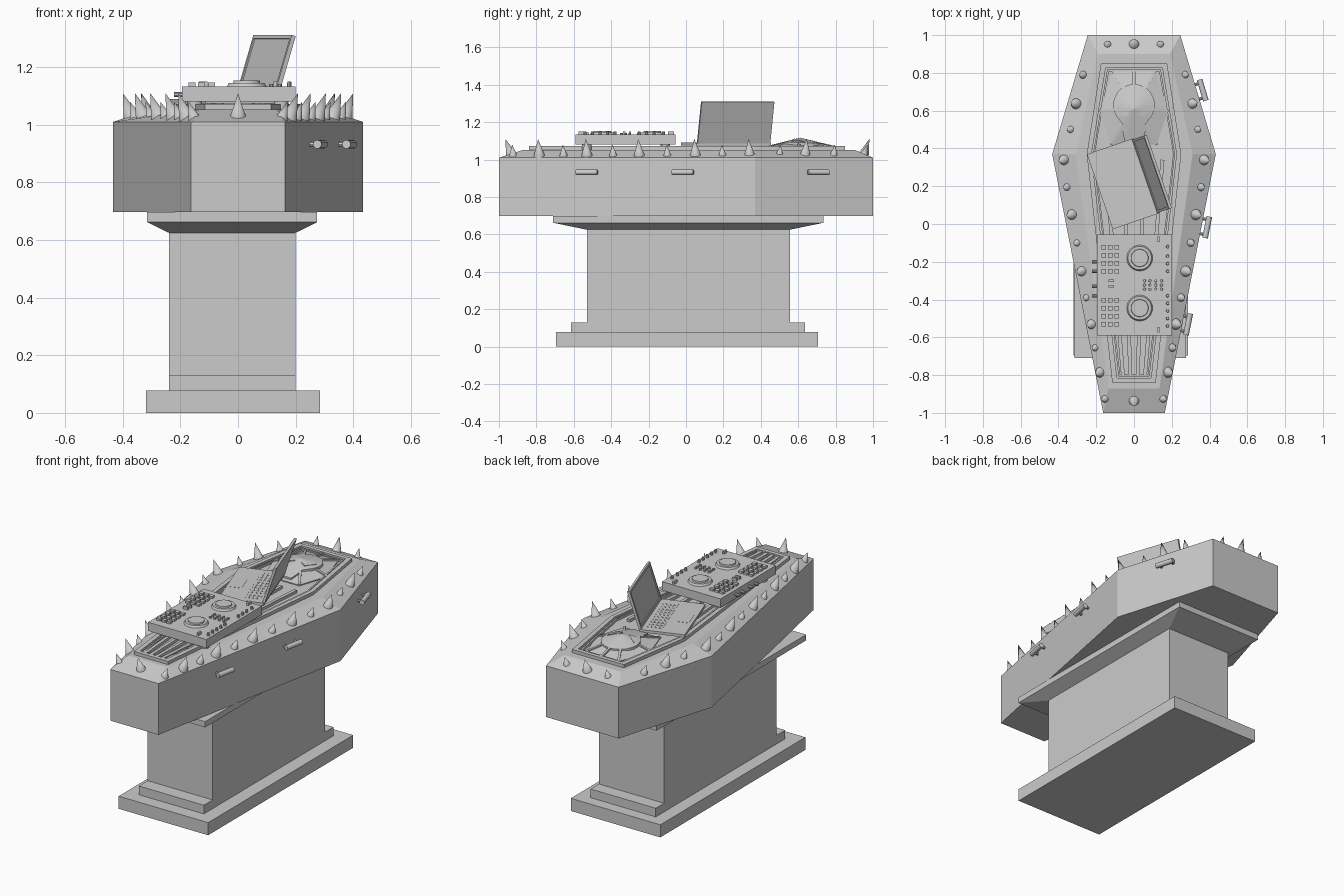
import bpy, bmesh, math
from mathutils import Vector, Matrix

if "Cube" in bpy.data.objects:
    bpy.data.objects.remove(bpy.data.objects["Cube"])


def finish(name, bm, smooth=False):
    bmesh.ops.recalc_face_normals(bm, faces=bm.faces)
    me = bpy.data.meshes.new(name)
    bm.to_mesh(me)
    bm.free()
    ob = bpy.data.objects.new(name, me)
    bpy.context.collection.objects.link(ob)
    if smooth:
        bpy.ops.object.select_all(action='DESELECT')
        ob.select_set(True)
        bpy.context.view_layer.objects.active = ob
        bpy.ops.object.shade_smooth_by_angle(angle=math.radians(35))
    return ob


def loft(name, rings, cyclic=False, tip=None):
    """Bridge point rings; cap the ends, close the loop, or finish in a tip."""
    bm = bmesh.new()
    vs = [[bm.verts.new(p) for p in r] for r in rings]
    n = len(vs[0])
    pairs = list(zip(vs, vs[1:])) + ([(vs[-1], vs[0])] if cyclic else [])
    for a, b in pairs:
        for i in range(n):
            j = (i + 1) % n
            bm.faces.new((a[i], a[j], b[j], b[i]))
    if not cyclic:
        bm.faces.new(vs[0][::-1])
        if tip:
            t = bm.verts.new(tip)
            for i in range(n):
                bm.faces.new((vs[-1][i], vs[-1][(i + 1) % n], t))
        else:
            bm.faces.new(vs[-1])
    return finish(name, bm)


def rect(x0, x1, y0, y1, z):
    return [(x0, y0, z), (x1, y0, z), (x1, y1, z), (x0, y1, z)]


def hexa(foot, y0, mid, head, y1, z):
    r = [(foot, y0, z), (mid, .37, z), (head, y1, z)]
    return r + [(-x, y, z) for x, y, z in r[::-1]]


def add_box(bm, size, mat):
    bmesh.ops.create_cube(bm, size=1, matrix=mat @ Matrix.Diagonal((*size, 1)))


def add_cone(bm, r1, r2, p, q, seg=16):
    p, q = Vector(p), Vector(q)
    d = q - p
    m = Matrix.Translation((p + q) / 2) @ d.to_track_quat('Z', 'Y').to_matrix().to_4x4()
    bmesh.ops.create_cone(bm, cap_ends=True, segments=seg, radius1=r1, radius2=r2,
                          depth=d.length, matrix=m)


def add_beam(bm, p, q, w, h):
    p, q = Vector(p), Vector(q)
    m = Matrix.Translation((p + q) / 2) @ (q - p).to_track_quat('X', 'Z').to_matrix().to_4x4()
    add_box(bm, ((q - p).length, w, h), m)


# Pedestal: stepped foot, column and flared cap
loft("pedestal_foot", [rect(-.32, .285, -.695, .705, z) for z in (0, .077)])
loft("pedestal_step", [rect(-.24, .2, -.615, .635, z) for z in (.077, .13)])
loft("pedestal_column", [rect(-.24, .2, -.53, .555, z) for z in (.13, .625)])
loft("pedestal_cap", [rect(-.24, .2, -.53, .555, .625), rect(-.315, .275, -.71, .735, .662),
                      rect(-.315, .275, -.71, .735, .697)])

# Coffin body with sloping shoulder
loft("coffin", [hexa(.163, -1, .433, .245, 1, .697), hexa(.163, -1, .433, .245, 1, 1.01),
                hexa(.135, -.87, .31, .19, .9, 1.052)])

# Raised double frame on the lid
for name, a, b, top in (("lid_frame", 0, .025, 1.072), ("lid_inner_frame", .033, .042, 1.066)):
    o = lambda k, z: hexa(.115 - k, -.84 + k, .25 - k, .175 - k, .85 - k, z)
    loft(name, [o(a, 1.045), o(a, top), o(b, top), o(b, 1.045)], cyclic=True)

# Lengthwise slats on the lower lid
bm = bmesh.new()
for x in (-.058, -.02, .02, .058):
    add_beam(bm, (x, -.81, 1.058), (x * 2.6, .34, 1.058), .02, .022)
finish("lid_slats", bm)

# Low pyramid behind the head relief, with radiating ribs
tip = Vector((0, .61, 1.108))
base = [(.12, .42, 1.058), (.18, .6, 1.058), (.11, .81, 1.058),
        (-.11, .81, 1.058), (-.18, .6, 1.058), (-.12, .42, 1.058)]
loft("head_panel", [[(x, y, 1.04) for x, y, z in base], base], tip=tip)
bm = bmesh.new()
for p in base + [(0, .82, 1.062)]:
    add_beam(bm, p, tip, .014, .012)
finish("head_panel_ribs", bm)

# Skull relief: round cranium with narrower jaw, and slanted eye plates
half = [(.11 * math.cos(math.radians(a)), .63 + .11 * math.sin(math.radians(a)))
        for a in range(-40, 91, 13)]
half = [(.05, .44), (.06, .49), (.062, .53)] + half
out = half + [(-x, y) for x, y in half[::-1] if x > .001]
relief = lambda x, y: 1.117 - .24 * math.hypot(x, y - .61)
loft("skull_relief", [[(x, y, 1.05) for x, y in out],
                      [(x, y, relief(x, y)) for x, y in out]], tip=(0, .61, 1.117))
for s, n in ((1, "right"), (-1, "left")):
    eye = [(s * .02, .58), (s * .055, .565), (s * .09, .63)]
    loft("skull_eye_" + n, [[(x, y, relief(x, y) + dz) for x, y in eye] for dz in (-.02, .004)])

# Spikes around the sloping rim, alternating small and large
side = [(.27, .79), (.307, .637), (.335, .5), (.37, .34), (.355, .195), (.328, .05), (.301, -.1),
        (.275, -.25), (.25, -.39), (.222, -.53), (.203, -.655), (.178, -.785), (.153, -.925)]
spikes = []
for i, (x, y) in enumerate(side):
    n = Vector((.63, .19, 0) if y > .37 else (1.37, -.265, 0)).normalized()
    for s in (1, -1):
        spikes.append((s * x, y, s * n.x, n.y, i % 2))
for y, s in ((.95, 1), (-.935, -1)):
    spikes.append((0, y, 0, s, 1))
spikes += [(.14, .95, 0, 1, 0), (-.14, .95, 0, 1, 0)]
bm = bmesh.new()
for x, y, nx, ny, large in spikes:
    d = Vector((nx * .36, ny * .36, 1)).normalized()
    p = Vector((x, y, 1.025))
    add_cone(bm, .03 if large else .022, 0, p - d * .005, p + d * (.09 if large else .058))
finish("rim_spikes", bm, True)

# Handles on the right side only
bm = bmesh.new()
for x, y, t in ((.335, .7, Vector((-.19, .63, 0))), (.358, -.012, Vector((.27, 1.37, 0))),
                (.257, -.525, Vector((.27, 1.37, 0)))):
    t.normalize()
    n = Vector((t.y, -t.x, 0))
    c = Vector((x, y, .932))
    b = c + n * .03
    add_cone(bm, .015, .015, b - t * .058, b + t * .058, 12)
    for k in (-.04, .04):
        add_cone(bm, .008, .008, c + t * k - n * .01, b + t * k, 8)
finish("side_handles", bm, True)

# Mixing deck: body, feet, jog wheels
loft("deck_body", [rect(-.195, .2, -.59, -.055, z) for z in (1.08, 1.133)])
bm = bmesh.new()
for x in (-.15, .15):
    for y in (-.53, -.11):
        add_cone(bm, .025, .025, (x, y, 1.05), (x, y, 1.085))
finish("deck_feet", bm, True)
bm = bmesh.new()
for y in (-.18, -.445):
    add_cone(bm, .07, .062, (.03, y, 1.13), (.03, y, 1.145), 32)
    add_cone(bm, .048, .045, (.03, y, 1.14), (.03, y, 1.153), 32)
finish("jog_wheels", bm, True)

# Mixing deck: knobs, pads, faders, side plugs
bm = bmesh.new()
for y in [-.54, -.5, -.46, -.42, -.38, -.25, -.21, -.17, -.12]:
    add_cone(bm, .009, .007, (.178, y, 1.13), (.178, y, 1.15), 10)
for i in range(4):
    for j in range(3):
        add_cone(bm, .008, .007, (.055 + i * .03, -.345 + j * .022, 1.13),
                 (.055 + i * .03, -.345 + j * .022, 1.142), 10)
finish("deck_knobs", bm, True)
bm = bmesh.new()
for y0 in (-.53, -.25):
    for i in range(3):
        for j in range(4):
            add_box(bm, (.024, .024, .016),
                    Matrix.Translation((-.16 + i * .034, y0 + j * .042, 1.138)))
finish("deck_pads", bm)
bm = bmesh.new()
for y in (-.33, -.30):
    add_box(bm, (.03, .012, .02), Matrix.Translation((-.12, y, 1.14)))
for y in (-.56, -.08):
    add_box(bm, (.012, .03, .02), Matrix.Translation((.13, y, 1.14)))
finish("deck_faders", bm)
bm = bmesh.new()
for y in (-.2, -.25, -.33, -.38):
    add_cone(bm, .009, .009, (-.19, y, 1.105), (-.222, y, 1.105), 10)
finish("deck_plugs", bm, True)

# Laptop, turned on the lid: base, keys, tilted screen with bezel
place = Matrix.Translation((-.058, .213, 1.082)) @ Matrix.Rotation(math.radians(19), 4, 'Z')
bm = bmesh.new()
add_box(bm, (.26, .42, .016), place)
finish("laptop_base", bm)
bm = bmesh.new()
for i in range(4):
    for j in range(10):
        add_box(bm, (.018, .026, .003),
                place @ Matrix.Translation((.02 + i * .023, -.153 + j * .034, .008)))
add_box(bm, (.07, .11, .002), place @ Matrix.Translation((-.075, 0, .008)))
finish("laptop_keys", bm)
hinge = place @ Matrix.Translation((.13, 0, .005)) @ Matrix.Rotation(math.radians(17), 4, 'Y')
bm = bmesh.new()
add_box(bm, (.01, .41, .232), hinge @ Matrix.Translation((0, 0, .116)))
for y in (-.198, .198):
    add_box(bm, (.006, .014, .232), hinge @ Matrix.Translation((-.007, y, .116)))
for z in (.009, .225):
    add_box(bm, (.006, .41, .014), hinge @ Matrix.Translation((-.007, 0, z)))
finish("laptop_screen", bm)
